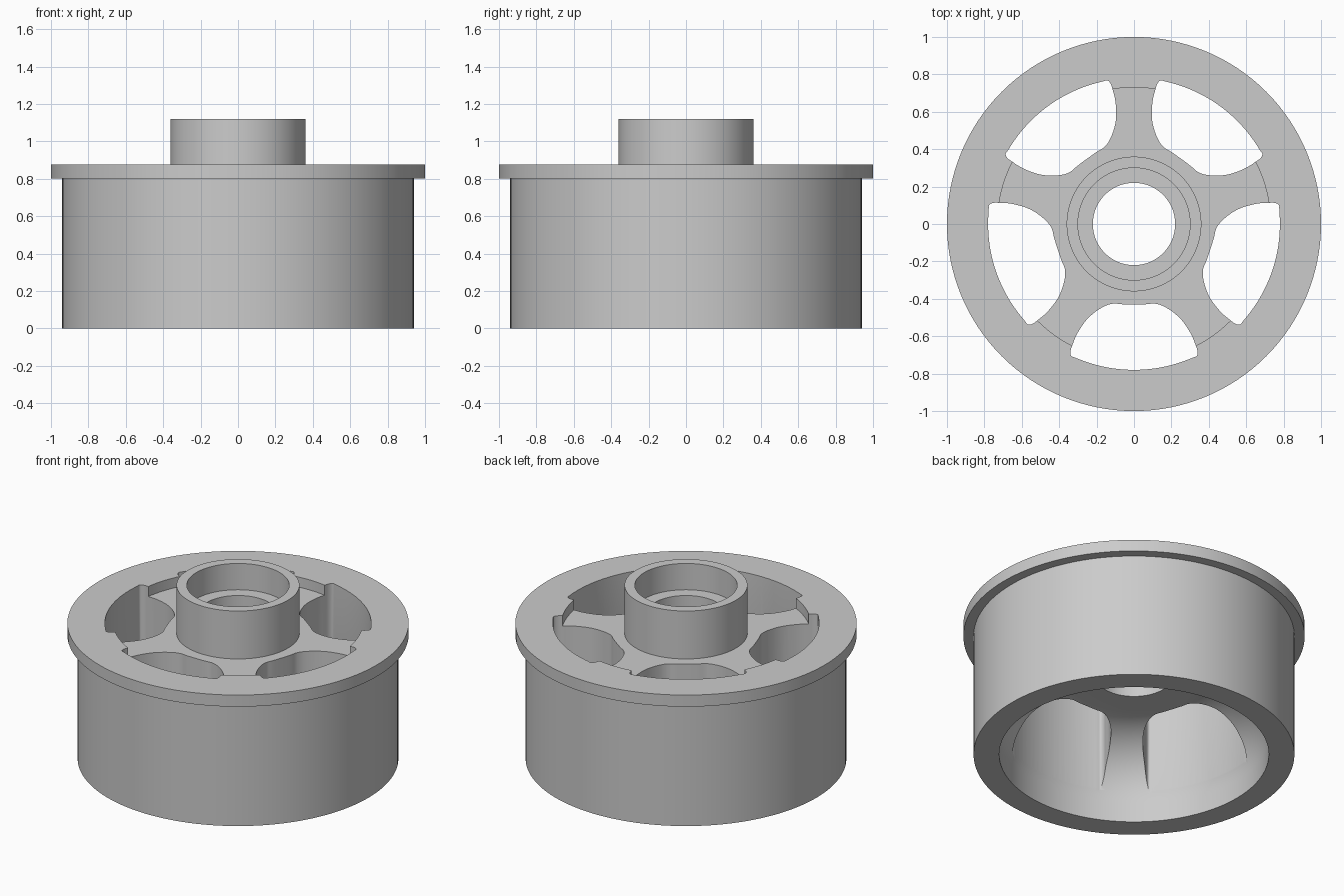
import bpy, bmesh, math
from mathutils import Vector

SEGMENTS = 128
SPOKES = 5

default = bpy.data.objects.get("Cube")
if default:
    bpy.data.objects.remove(default, do_unlink=True)

# Single grey material
grey = bpy.data.materials.new("plain grey")
grey.use_nodes = True
colour = (0.6, 0.6, 0.6, 1)
grey.diffuse_color = colour
grey.node_tree.nodes["Principled BSDF"].inputs["Base Color"].default_value = colour


def make_object(name, bm):
    bmesh.ops.recalc_face_normals(bm, faces=bm.faces)
    mesh = bpy.data.meshes.new(name)
    bm.to_mesh(mesh)
    bm.free()
    mesh.materials.append(grey)
    obj = bpy.data.objects.new(name, mesh)
    bpy.context.collection.objects.link(obj)
    return obj


def lathe(name, profile):
    """Revolve a closed (radius, height) profile around z."""
    bm = bmesh.new()
    rings = []
    for i in range(SEGMENTS):
        a = math.tau * i / SEGMENTS
        rings.append([bm.verts.new((r * math.cos(a), r * math.sin(a), z)) for r, z in profile])
    for i in range(SEGMENTS):
        here, after = rings[i], rings[(i + 1) % SEGMENTS]
        for j in range(len(profile)):
            k = (j + 1) % len(profile)
            bm.faces.new((here[j], after[j], after[k], here[k]))
    return make_object(name, bm)


def smooth_loop(points, steps=4):
    """Closed Catmull-Rom curve through the points."""
    result, n = [], len(points)
    for i in range(n):
        p0, p1, p2, p3 = (points[(i + k) % n] for k in (-1, 0, 1, 2))
        for s in range(steps):
            t = s / steps
            result.append(0.5 * (2 * p1 + (p2 - p0) * t + (2 * p0 - 5 * p1 + 4 * p2 - p3) * t ** 2
                                 + (3 * p1 - p0 - 3 * p2 + p3) * t ** 3))
    return result


# Rim, flange, recessed spoke disc and stepped hub, with a rounded underside
fillet = 0.4
underside = [(0.39 + fillet * math.sin(a), 0.12 + fillet * math.cos(a))
             for a in (math.pi / 2 * i / 24 for i in range(25))]
profile = [(0.79, 0), (0.94, 0), (0.94, 0.8), (1, 0.8), (1, 0.875), (0.73, 0.875),
           (0.73, 0.81), (0.36, 0.81), (0.36, 1.12), (0.30, 1.12), (0.30, 0.95),
           (0.22, 0.95), (0.22, 0.52)] + underside
wheel = lathe("spoked_wheel", profile)

# Half outline of one window, along the spoke edge, as offsets from the window's middle
edge = [(0.20, 0.385), (0.16, 0.41), (0.13, 0.45), (0.105, 0.515), (0.095, 0.58),
        (0.10, 0.66), (0.115, 0.72), (0.125, 0.75), (0.142, 0.768), (0.165, 0.763)]
middle = math.pi / 2 - math.pi / SPOKES
half = [(math.atan2(y, x) - middle, math.hypot(x, y)) for x, y in edge]
half += [(math.radians(a), 0.78) for a in (20, 16, 12, 8, 4)]
outline = [(0, 0.43)] + half + [(0, 0.78)] + [(-a, r) for a, r in reversed(half)]

# Window cutters, one between each pair of spokes
bm = bmesh.new()
for i in range(SPOKES):
    turn = middle + math.tau * i / SPOKES
    loop = smooth_loop([Vector((r * math.cos(a + turn), r * math.sin(a + turn), -0.1))
                        for a, r in outline])
    face = bm.faces.new([bm.verts.new(p) for p in loop])
    top = bmesh.ops.extrude_face_region(bm, geom=[face])["geom"]
    bmesh.ops.translate(bm, verts=[v for v in top if isinstance(v, bmesh.types.BMVert)],
                        vec=(0, 0, 1.3))
cutter = make_object("window_cutter", bm)
cutter.hide_render = True

cut = wheel.modifiers.new("windows", 'BOOLEAN')
cut.operation = 'DIFFERENCE'
cut.solver = 'EXACT'
cut.object = cutter

# Apply the cut and shade smooth with crisp edges
bpy.ops.object.select_all(action='DESELECT')
wheel.select_set(True)
bpy.context.view_layer.objects.active = wheel
bpy.ops.object.modifier_apply(modifier=cut.name)
bpy.data.objects.remove(cutter, do_unlink=True)
bpy.ops.object.shade_smooth_by_angle(angle=math.radians(30))
